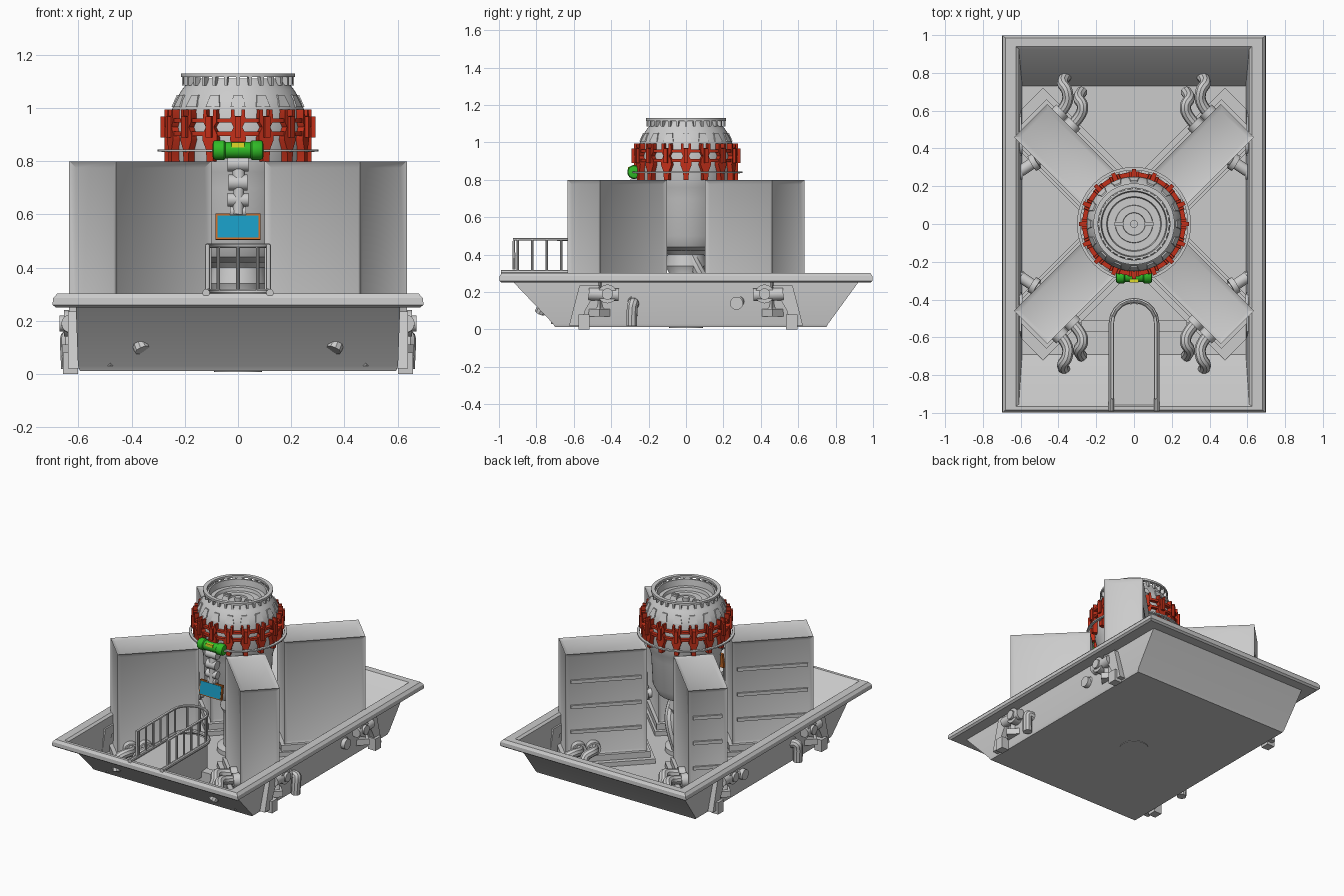
import bpy, bmesh, math
from mathutils import Matrix, Vector

if "Cube" in bpy.data.objects:
    bpy.data.objects.remove(bpy.data.objects["Cube"])

def material(name, rgb):
    m = bpy.data.materials.new(name)
    m.diffuse_color = (*rgb, 1)
    m.use_nodes = True
    m.node_tree.nodes["Principled BSDF"].inputs["Base Color"].default_value = m.diffuse_color
    return m

RED = material("red", (0.55, 0.03, 0.01))
GREEN = material("green", (0.03, 0.5, 0.02))
YELLOW = material("yellow", (0.75, 0.7, 0.02))
BLUE = material("blue", (0.01, 0.33, 0.55))
ORANGE = material("orange", (0.6, 0.15, 0.02))

def finish(name, bm, mat=None):
    bmesh.ops.recalc_face_normals(bm, faces=bm.faces[:])
    me = bpy.data.meshes.new(name)
    bm.to_mesh(me)
    bm.free()
    ob = bpy.data.objects.new(name, me)
    bpy.context.collection.objects.link(ob)
    if mat:
        me.materials.append(mat)
    return ob

def loft(bm, rings, caps=True, closed=False, mtx=Matrix()):
    """Skin a list of equal-length point loops."""
    vs = [[bm.verts.new(mtx @ Vector(p)) for p in r] for r in rings]
    n = len(vs[0])
    pairs = list(zip(vs, vs[1:])) + ([(vs[-1], vs[0])] if closed else [])
    for a, b in pairs:
        for i in range(n):
            bm.faces.new((a[i], a[(i + 1) % n], b[(i + 1) % n], b[i]))
    if caps and not closed:
        bm.faces.new(vs[0])
        bm.faces.new(vs[-1])

def lathe(name, profile, seg=48, mtx=Matrix(), mat=None, closed=False):
    bm = bmesh.new()
    rings = [[(r * math.cos(t), r * math.sin(t), z) for t in
              [2 * math.pi * i / seg for i in range(seg)]] for r, z in profile]
    loft(bm, rings, closed=closed, mtx=mtx)
    return finish(name, bm, mat)

def add_box(bm, loc, size, rot=Matrix()):
    bmesh.ops.create_cube(bm, size=1, matrix=rot @ Matrix.Translation(loc) @ Matrix.Diagonal((*size, 1)))

def box(name, loc, size, rot=Matrix(), mat=None, bevel=0):
    bm = bmesh.new()
    add_box(bm, loc, size, rot)
    if bevel:
        bmesh.ops.bevel(bm, geom=bm.edges[:], offset=bevel, segments=2, affect='EDGES')
    return finish(name, bm, mat)

def rod(name, a, b, r, mat=None, seg=20):
    a, b = Vector(a), Vector(b)
    d = b - a
    m = Matrix.Translation(a) @ d.to_track_quat('Z', 'Y').to_matrix().to_4x4()
    return lathe(name, [(r, 0), (r, d.length)], seg, m, mat)

def pipe(name, pts, r, smooth=True):
    cu = bpy.data.curves.new(name, 'CURVE')
    cu.dimensions, cu.bevel_depth, cu.bevel_resolution = '3D', r, 3
    cu.use_fill_caps = True
    sp = cu.splines.new('NURBS' if smooth else 'POLY')
    sp.points.add(len(pts) - 1)
    for p, q in zip(sp.points, pts):
        p.co = (*q, 1)
    if smooth:
        sp.use_endpoint_u, sp.order_u, sp.resolution_u = True, 3, 5
    ob = bpy.data.objects.new(name, cu)
    bpy.context.collection.objects.link(ob)
    return ob

def rotz(deg):
    return Matrix.Rotation(math.radians(deg), 4, 'Z')

def radial(name, n, pts, r0, r1, mat=None, lean=0):
    """n copies of a tangent/z outline, extruded from radius r0 to r1."""
    bm = bmesh.new()
    z0 = pts[0][1]
    for i in range(n):
        loft(bm, [[(x, -r + lean * (z - z0), z) for x, z in pts] for r in (r0, r1)],
             mtx=rotz(360 * i / n))
    return finish(name, bm, mat)

# Basin: rectangular loops (half width, front y, back y, z), outside to inside
bm = bmesh.new()
loops = [(.595, -.70, .75, .012), (.602, -.71, .76, .03), (.61, -.92, .92, .25), (.685, -.985, .985, .25),
         (.698, -.998, .998, .26), (.695, -.997, .997, .285), (.68, -.985, .985, .302),
         (.625, -.965, .94, .302), (.61, -.955, .925, .29), (.592, -.69, .73, .04)]
loft(bm, [[(-x, f, z), (x, f, z), (x, b, z), (-x, b, z)] for x, f, b, z in loops])
finish("basin", bm)
lathe("drain_cover", [(.09, .008), (.09, .014)], 32, Matrix.Translation((0, 0, 0)))

# Entry walkway with rounded end, following the sloped front wall
def u_path(w, y_front, y_end, z, n=10):
    arc = [(w * math.cos(t), y_end - w + w * math.sin(t), z) for t in [math.pi * i / n for i in range(n + 1)]]
    return [(w, y_front, z)] + arc + [(-w, y_front, z)]
bm = bmesh.new()
loft(bm, [u_path(.125, -.76, -.42, .10), u_path(.125, -.96, -.42, .295)])
finish("walkway", bm)
pipe("railing_top", [(.115, -.92, .32)] + u_path(.115, -.92, -.41, .482) + [(-.115, -.92, .32)], .009, False)
pipe("railing_base", u_path(.12, -.99, -.405, .306), .014, False)
for k in range(6):
    for s in (-1, 1):
        rod("railing_post", (s * .115, -.90 + k * .078, .30), (s * .115, -.90 + k * .078, .48), .007, seg=10)
for a in (50, 90, 130):
    x, y = .115 * math.cos(math.radians(a)), -.525 + .115 * math.sin(math.radians(a))
    rod("railing_post", (x, y, .30), (x, y, .48), .007, seg=10)
box("crossbeam", (0, -.54, .09), (.56, .06, .10))

# Radiator housings in an X, with recessed panels, plinths and ribs
for a in (45, 135, 225, 315):
    bm = bmesh.new()
    add_box(bm, (.52, 0, .45), (.508, .2475, .70))
    bmesh.ops.inset_individual(bm, faces=bm.faces[:], thickness=.035, depth=0)
    inner = [f for f in bm.faces if f.calc_area() > .01 and all(
        sum(abs(abs(v.co[i] - c) - h) < 1e-4 for i, c, h in ((0, .52, .254), (1, 0, .12375), (2, .45, .35))) == 1
        for v in f.verts)]
    for f in inner:
        bmesh.ops.translate(bm, verts=f.verts[:], vec=-f.normal * .012)
    bmesh.ops.transform(bm, matrix=rotz(a), verts=bm.verts[:])
    finish("radiator_housing", bm)
    # plinth clipped where the basin side wall cuts it
    s = 1 if a in (45, 225) else -1
    plinth = [(.22, -.155 * s), (.69, -.155 * s), (.85, .005 * s), (.85, .17 * s), (.22, .17 * s)]
    bm = bmesh.new()
    loft(bm, [[(x, y, z) for x, y in plinth] for z in (.03, .07)], mtx=rotz(a))
    add_box(bm, (.52, 0, .09), (.55, .28, .04), rotz(a))
    finish("radiator_plinth", bm)
    bm = bmesh.new()
    for z in (.27, .44, .61):
        if a in (45, 225):
            add_box(bm, (.52, (.117 if a == 45 else -.117), z), (.44, .014, .022), rotz(a))
        if a == 135:
            add_box(bm, (.767, 0, z), (.014, .18, .022), rotz(a))
    if bm.verts:
        finish("radiator_ribs", bm)
    else:
        bm.free()

# Central vessel: column, bulge and open stepped top
lathe("vessel", [(.13, .42), (.175, .44), (.205, .50), (.215, .70), (.235, .76), (.245, .80), (.252, .90),
                 (.25, .99), (.235, 1.03), (.21, 1.07), (.19, 1.095), (.185, 1.112), (.175, 1.112), (.17, 1.07),
                 (.145, 1.07), (.14, 1.05), (.10, 1.05), (.098, 1.06), (.06, 1.06), (.058, 1.05), (.02, 1.05),
                 (.02, 1.075), (.008, 1.075)], 64)
lathe("vessel_neck", [(.13, .04), (.13, .07), (.09, .08), (.09, .30), (.11, .34), (.10, .40), (.13, .43)], 32)
pipe("neck_pipe", [(.0, .08, .05), (.04, .12, .22), (.08, .05, .34), (.05, 0, .44)], .035)
lathe("top_flange", [(.19, 1.116), (.215, 1.116), (.215, 1.13), (.19, 1.13)], 64, closed=True)
radial("flange_posts", 28, [(-.005, 1.085), (.005, 1.085), (.007, 1.118), (-.007, 1.118)], .185, .21)
radial("dome_lugs", 16, [(-.028, 1.005), (.028, 1.005), (.017, 1.05), (-.017, 1.05)], .225, .25, lean=.45)
lathe("service_ring", [(.285, .836), (.302, .836), (.302, .845), (.285, .845)], 64, closed=True)
radial("ring_brackets", 16, [(-.006, .835), (.006, .835), (.006, .843), (-.006, .843)], .24, .288)
for s in (-1, 1):
    box("top_handle", (s * .08, 0, 1.066), (.05, .022, .02), bevel=.004)

# Red clamp band with sixteen lugs
for z in (.895, .945):
    lathe("clamp_band", [(.25, z), (.274, z), (.274, z + .016), (.25, z + .016)], 64, mat=RED, closed=True)
radial("clamp_lugs", 16, [(-.013, .80), (.013, .80), (.016, .845), (.03, .88), (.028, .905), (.016, .928),
                          (.028, .95), (.026, .995), (.014, .995), (.012, .97), (-.012, .97), (-.014, .995),
                          (-.026, .995), (-.028, .95), (-.016, .928), (-.028, .905), (-.03, .88), (-.016, .845)],
       .243, .277, RED)
radial("clamp_bolts", 16, [(-.011, .89), (.011, .89), (.011, .968), (-.011, .968)], .27, .291, RED)

# Green actuator drum
drum = Matrix.Translation((0, -.277, .842)) @ Matrix.Rotation(math.pi / 2, 4, 'Y')
lathe("actuator_drum", [(.022, -.096), (.032, -.093), (.037, -.085), (.037, -.052), (.031, -.047), (.031, .047),
                        (.037, .052), (.037, .085), (.032, .093), (.022, .096)], 32, drum, GREEN)
box("drum_label", (0, -.303, .861), (.05, .016, .018), mat=YELLOW)

# Jointed arm and screen
rod("arm_upper", (0, -.265, .80), (.004, -.275, .72), .024)
rod("arm_lower", (.004, -.275, .72), (0, -.28, .60), .02)
for z, r, w in ((.79, .028, .04), (.72, .03, .035), (.655, .025, .04), (.61, .02, .03)):
    rod("arm_joint", (-w, -.272, z), (w, -.272, z), r)
tilt = Matrix.Translation((0, -.285, .553)) @ Matrix.Rotation(math.radians(-8), 4, 'X')
box("screen_frame", (0, 0, 0), (.168, .016, .098), tilt, ORANGE)
box("screen", (0, -.008, 0), (.154, .006, .084), tilt, BLUE)
box("screen_mount", (0, .02, .03), (.05, .03, .05), tilt)

for sx in (-1, 1):
    for sy in (-1, 1):
        # Pipes between housings and basin end walls
        for (x, y), (ex, ey) in (((.41, .57), (.36, .77)), ((.345, .505), (.275, .69))):
            pipe("end_pipe", [(sx * x, sy * y, .16), (sx * (x - .06), sy * (y + .06), .17),
                              (sx * (ex - .01), sy * (ey - .06), .19), (sx * (ex + .03), sy * (ey - .02), .16),
                              (sx * ex, sy * (ey + .01), .09)], .03)
            rod("pipe_flange", (sx * x, sy * y, .16), (sx * (x - .03), sy * (y + .03), .16), .045)
        # Side wall pipes and outer valves
        rod("side_pipe", (sx * .48, sy * .36, .16), (sx * .60, sy * .28, .15), .03)
        rod("side_pipe_flange", (sx * .515, sy * .335, .16), (sx * .54, sy * .32, .157), .045)
        rod("valve_body", (sx * .59, sy * .42, .19), (sx * .655, sy * .42, .19), .05, seg=28)
        rod("valve_cap", (sx * .65, sy * .42, .19), (sx * .672, sy * .42, .19), .03)
        rod("valve_arm", (sx * .63, sy * .36, .185), (sx * .63, sy * .52, .19), .034)
        # Support legs and feet
        bm = bmesh.new()
        leg = [(.46, .235), (.57, .235), (.60, .12), (.625, .02), (.56, .02), (.54, .10), (.50, .17)]
        loft(bm, [[(sx * x, sy * y, z) for y, z in leg] for x in (.595, .64)])
        finish("support_leg", bm)
        box("foot", (sx * .63, sy * .565 if sy > 0 else -.545, .04), (.055, .06, .08))

    # Outlets: front one bends downward, rear one is a short stub
    pipe("front_outlet", [(sx * .585, -.28, .13), (sx * .64, -.28, .15), (sx * .64, -.29, .11),
                          (sx * .635, -.29, .02)], .03)
    rod("rear_outlet", (sx * .59, .27, .14), (sx * .635, .27, .14), .035)

# Turn pipes into meshes and smooth everything by angle
bpy.ops.object.select_all(action='SELECT')
bpy.context.view_layer.objects.active = bpy.data.objects["basin"]
bpy.ops.object.convert(target='MESH')
bpy.ops.object.shade_smooth_by_angle(angle=math.radians(32))
